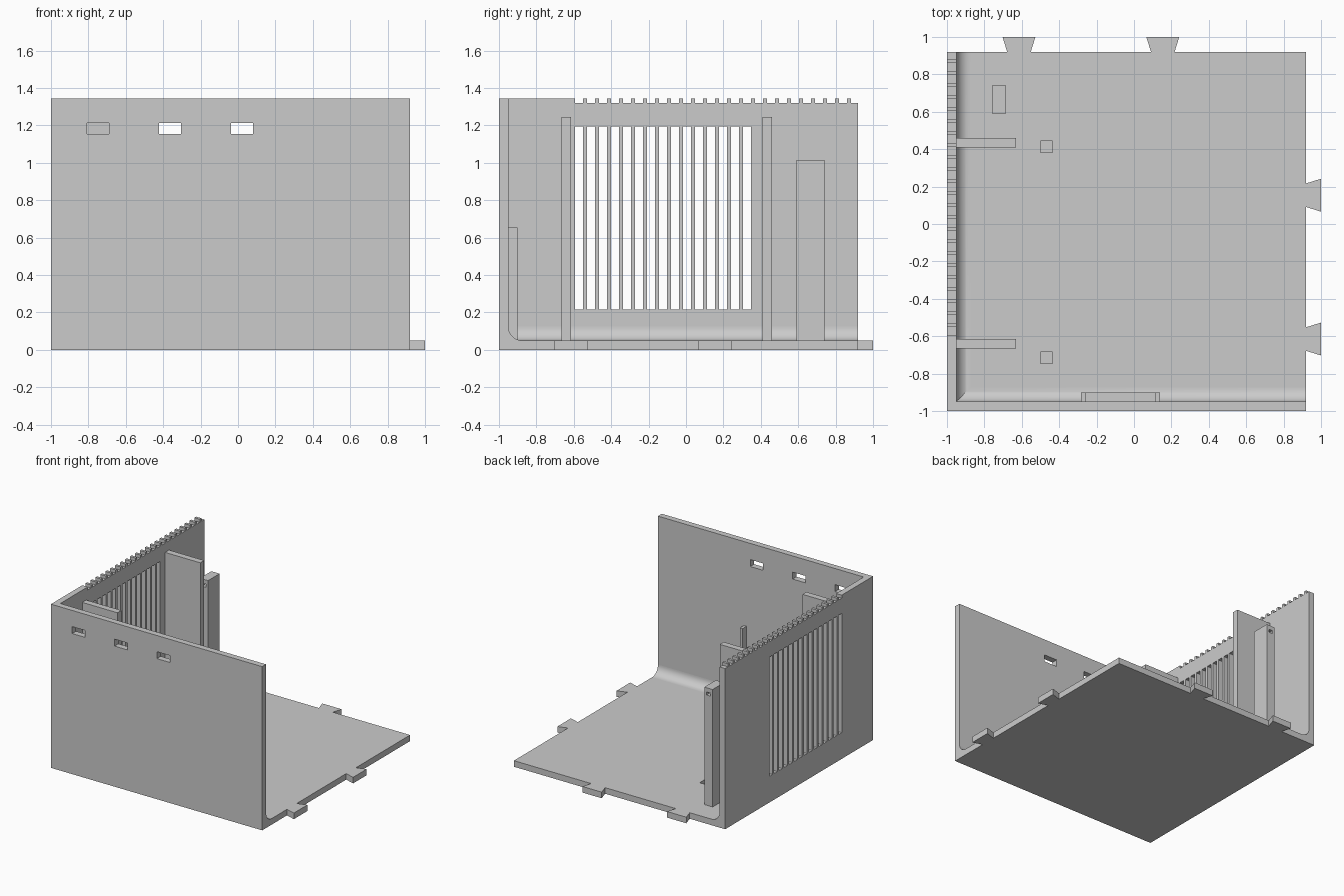
import bpy, bmesh, math
from mathutils import Matrix, Vector

cube = bpy.data.objects.get("Cube")
if cube:
    bpy.data.objects.remove(cube, do_unlink=True)

grey = bpy.data.materials.new("plain grey")
grey.use_nodes = True
grey.diffuse_color = (0.6, 0.6, 0.6, 1)
grey.node_tree.nodes["Principled BSDF"].inputs["Base Color"].default_value = (0.6, 0.6, 0.6, 1)


def finish(name, bm):
    bmesh.ops.recalc_face_normals(bm, faces=bm.faces)
    mesh = bpy.data.meshes.new(name)
    bm.to_mesh(mesh)
    bm.free()
    mesh.materials.append(grey)
    obj = bpy.data.objects.new(name, mesh)
    bpy.context.collection.objects.link(obj)
    return obj


def boxes(name, *ranges):
    """One mesh of boxes, each given as (x0, x1, y0, y1, z0, z1)."""
    bm = bmesh.new()
    for x0, x1, y0, y1, z0, z1 in ranges:
        size = Matrix.Diagonal((x1 - x0, y1 - y0, z1 - z0, 1))
        centre = Matrix.Translation(((x0 + x1) / 2, (y0 + y1) / 2, (z0 + z1) / 2))
        bmesh.ops.create_cube(bm, size=1, matrix=centre @ size)
    return finish(name, bm)


def prism(name, points, along):
    """Extrude a 3D outline by a vector."""
    bm = bmesh.new()
    face = bm.faces.new([bm.verts.new(p) for p in points])
    new = bmesh.ops.extrude_face_region(bm, geom=[face])["geom"]
    bmesh.ops.translate(bm, vec=Vector(along), verts=[v for v in new if isinstance(v, bmesh.types.BMVert)])
    return finish(name, bm)


def combine(target, tool, operation):
    mod = target.modifiers.new("combine", "BOOLEAN")
    mod.operation, mod.solver, mod.object = operation, "EXACT", tool
    bpy.ops.object.select_all(action="DESELECT")
    bpy.context.view_layer.objects.active = target
    target.select_set(True)
    bpy.ops.object.modifier_apply(modifier=mod.name)
    bpy.data.objects.remove(tool, do_unlink=True)


EDGE, INNER, FLOOR, TOP = 0.92, -0.95, 0.05, 1.345

# Floor with front and side walls
body = boxes("case_body", (-1, EDGE, -1, EDGE, 0, TOP))
combine(body, boxes("cavity", (INNER, 1.5, INNER, 1.5, FLOOR, 2)), "DIFFERENCE")

# Rounded inner corners between the walls and the floor
radius, sink = 0.075, 0.02
profile = [(-sink, radius), (-sink, -sink), (radius, -sink)]
for i in range(13):
    a = math.radians(270 - 7.5 * i)
    profile.append((radius + radius * math.cos(a), radius + radius * math.sin(a)))
length = EDGE - INNER + sink
start = INNER - sink
combine(body, prism("front_fillet", [(start, INNER + d, FLOOR + h) for d, h in profile], (length, 0, 0)), "UNION")
combine(body, prism("side_fillet", [(INNER + d, start, FLOOR + h) for d, h in profile], (0, length, 0)), "UNION")

# Vent slots and the notched top edge of the side wall
pitch, slot, first = 0.0642, 0.0425, -0.594
openings = [(-1.1, -0.9, first + i * pitch, first + i * pitch + slot, 0.215, 1.195) for i in range(15)]
for i in range(24):
    y = first + i * pitch
    openings.append((-1.1, -0.9, y, y + slot if i < 23 else 1, 1.32, 1.4))
# Front windows
openings += [(x, x + 0.118, -1.1, -0.9, 1.155, 1.212) for x in (-0.807, -0.422, -0.037)]
# Square floor pockets
openings += [(-0.5, -0.435, y, y + 0.063, 0.02, 0.1) for y in (-0.747, 0.381)]
combine(body, boxes("openings", *openings), "DIFFERENCE")
bpy.ops.object.shade_smooth_by_angle(angle=math.radians(25))

# Upright ribs on the side wall
for name, y in (("front_rib", -0.665), ("back_rib", 0.41)):
    boxes(name, (-0.96, -0.63, y, y + 0.051, 0.04, 1.245))

# Free-standing post with a small hole through it
post = boxes("post", (-0.76, -0.685, 0.59, 0.74, 0.04, 1.015))
combine(post, boxes("post_hole", (-0.74, -0.705, 0.5, 0.8, 0.955, 0.98)), "DIFFERENCE")

# Board holder on the front wall: two guides and a ledge
for name, x0, x1 in (("right_guide", -0.283, -0.26), ("left_guide", 0.115, 0.14)):
    boxes(name, (x0, x1, -0.96, -0.9, 0.04, 0.655))
boxes("holder_ledge", (-0.26, 0.115, -0.96, -0.9, 0.04, 0.14))

# Dovetail tabs on the back and left edges
for i, c in enumerate((-0.615, 0.154)):
    tail = [(c - 0.063, EDGE), (c - 0.088, 1), (c + 0.088, 1), (c + 0.063, EDGE)]
    prism(f"back_tab_{i + 1}", [(a, b, 0) for a, b in tail], (0, 0, FLOOR))
    prism(f"left_tab_{i + 1}", [(b, a, 0) for a, b in tail], (0, 0, FLOOR))
